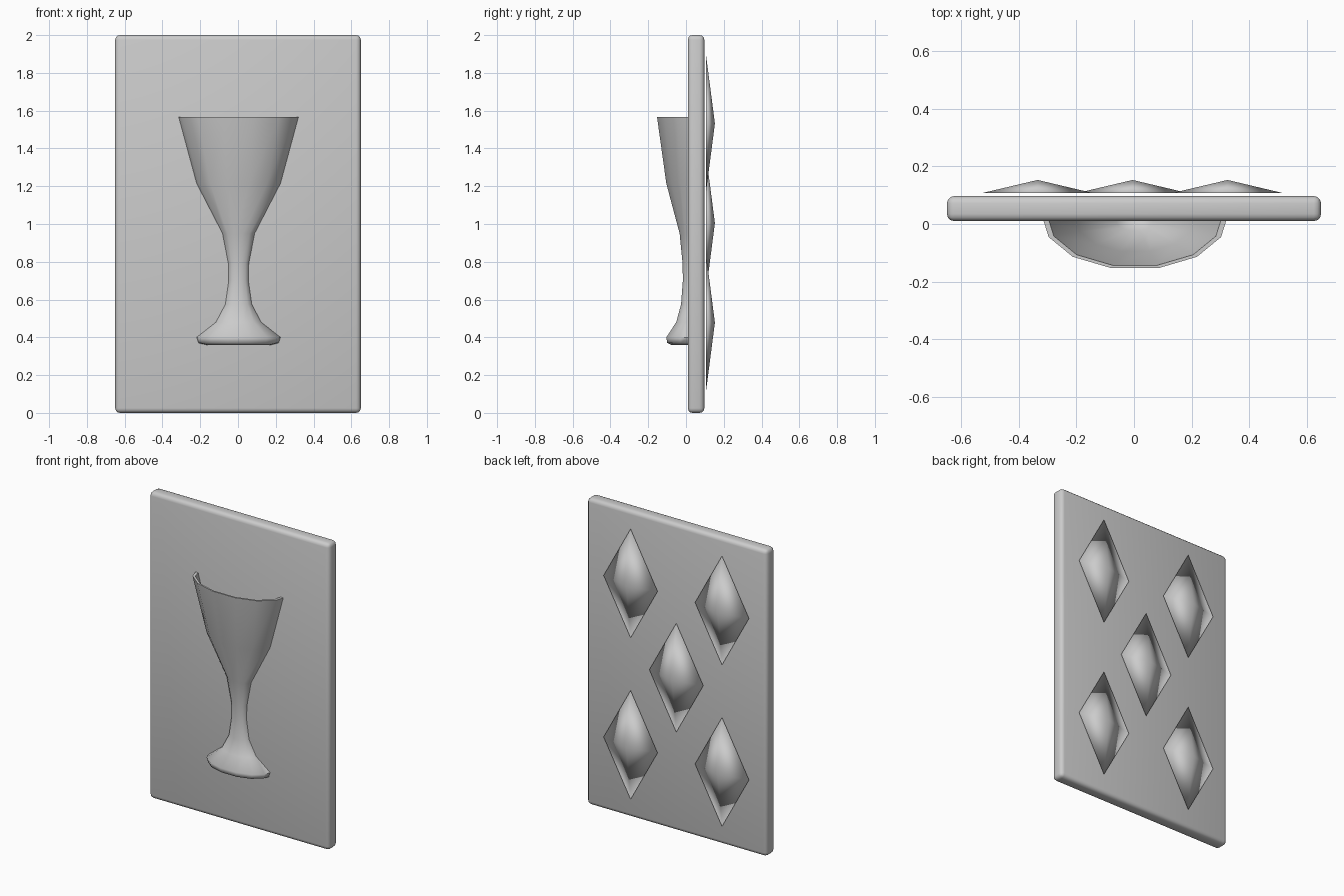
import bpy
import bmesh

if "Cube" in bpy.data.objects:
    bpy.data.objects.remove(bpy.data.objects["Cube"])


def make_object(name, bm, angle=None):
    bmesh.ops.recalc_face_normals(bm, faces=bm.faces)
    mesh = bpy.data.meshes.new(name)
    bm.to_mesh(mesh)
    bm.free()
    obj = bpy.data.objects.new(name, mesh)
    bpy.context.collection.objects.link(obj)
    bpy.ops.object.select_all(action='DESELECT')
    obj.select_set(True)
    bpy.context.view_layer.objects.active = obj
    if angle is None:
        bpy.ops.object.shade_smooth()
    else:
        bpy.ops.object.shade_smooth_by_angle(angle=angle)
    return obj


# Card slab with softly rounded edges
FRONT, BACK = 0.01, 0.097
bm = bmesh.new()
bmesh.ops.create_cube(bm, size=1)
bmesh.ops.scale(bm, vec=(1.3, BACK - FRONT, 2), verts=bm.verts)
bmesh.ops.translate(bm, vec=(0, (FRONT + BACK) / 2, 1), verts=bm.verts)
bmesh.ops.bevel(bm, geom=bm.edges[:], offset=0.025, segments=3,
                profile=0.5, affect='EDGES')
make_object("card_slab", bm, 0.7)

# Goblet relief: half section swept along (radius, height), outside then inside
half = [(1, 0), (0.945, 0.34), (0.68, 0.76), (0.26, 1)]
section = [(-x, y) for x, y in half] + [(x, y) for x, y in reversed(half)]
profile = [(0.0, 0.36), (0.17, 0.36), (0.212, 0.37), (0.222, 0.40),
           (0.12, 0.48), (0.07, 0.575), (0.052, 0.70), (0.054, 0.79),
           (0.085, 0.95), (0.222, 1.215), (0.317, 1.566),
           (0.298, 1.566), (0.203, 1.22), (0.065, 0.97), (0.0, 0.95)]
bm = bmesh.new()
rings = [[bm.verts.new((0.003 + x * r, FRONT - y * r * 0.515, z))
          for x, y in section] for r, z in profile]
for lower, upper in zip(rings, rings[1:]):
    for i in range(len(section) - 1):
        bm.faces.new((lower[i], lower[i + 1], upper[i + 1], upper[i]))
bmesh.ops.remove_doubles(bm, verts=bm.verts, dist=0.0005)
make_object("goblet_relief", bm, 1.1)

# Five faceted diamonds just off the back face
CX, CZ = -0.005, 1.005
spots = [(0, 0)] + [(sx * 0.33, sz * 0.527) for sx in (-1, 1) for sz in (-1, 1)]
for n, (dx, dz) in enumerate(spots, 1):
    x, z = CX + dx, CZ + dz
    bm = bmesh.new()
    base = [bm.verts.new((x + a * 0.195, 0.107, z + b * 0.356))
            for a, b in ((1, 0), (0, 1), (-1, 0), (0, -1))]
    apex = bm.verts.new((x, 0.153, z))
    bm.faces.new(base)
    for i in range(4):
        bm.faces.new((base[i], base[(i + 1) % 4], apex))
    make_object(f"back_diamond_{n}", bm)
